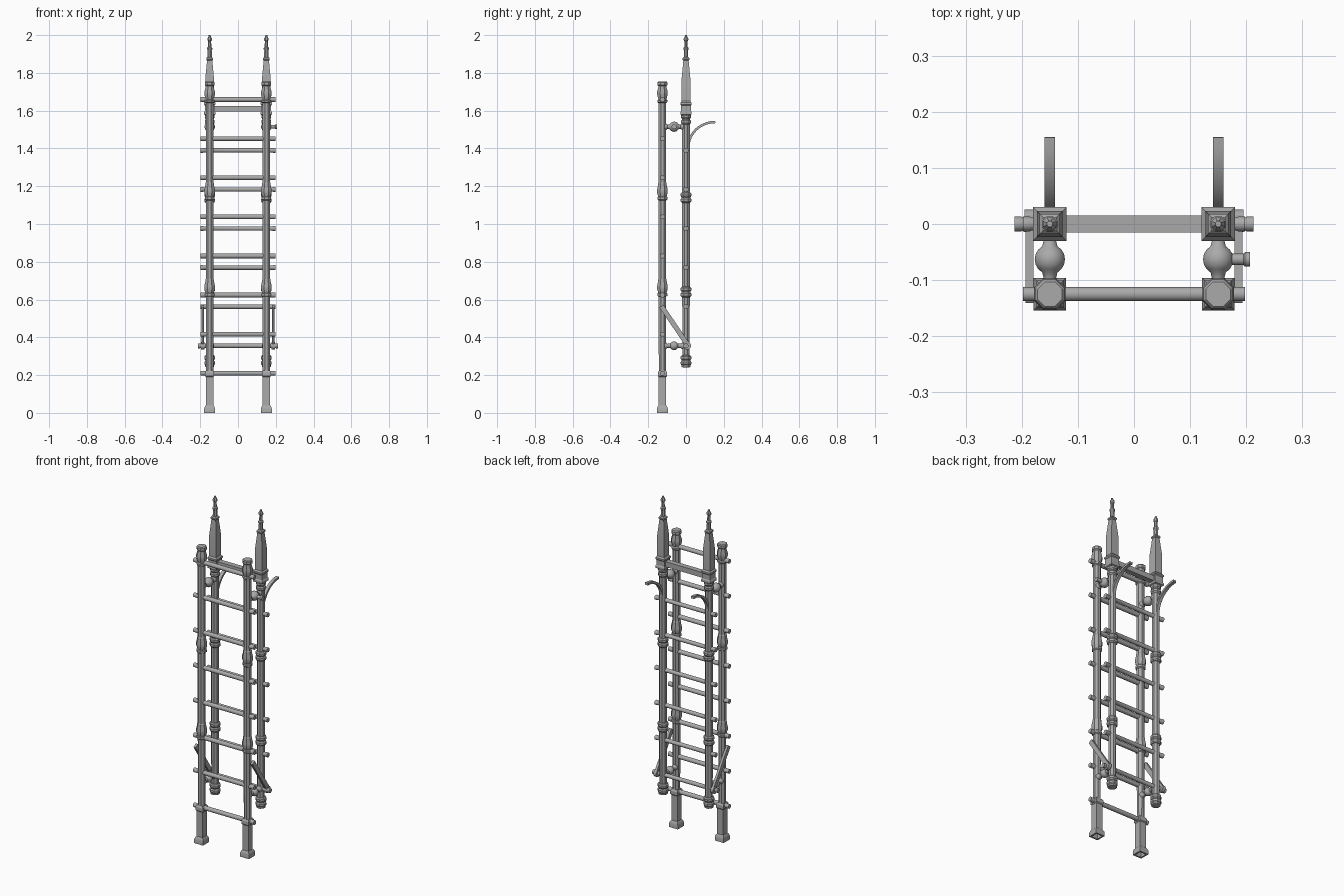
import bpy, bmesh, math
from mathutils import Vector, Matrix

if "Cube" in bpy.data.objects:
    bpy.data.objects.remove(bpy.data.objects["Cube"])

mat = bpy.data.materials.new("grey metal")
mat.diffuse_color = (0.40, 0.40, 0.40, 1)
mat.use_nodes = True
mat.node_tree.nodes["Principled BSDF"].inputs["Base Color"].default_value = mat.diffuse_color
X, FRONT, BACK = 0.15, -0.125, 0.0


def finish(name, bm, angle=30):
    bmesh.ops.recalc_face_normals(bm, faces=bm.faces)
    me = bpy.data.meshes.new(name)
    bm.to_mesh(me)
    bm.free()
    me.materials.append(mat)
    ob = bpy.data.objects.new(name, me)
    bpy.context.collection.objects.link(ob)
    bpy.ops.object.select_all(action='DESELECT')
    bpy.context.view_layer.objects.active = ob
    ob.select_set(True)
    bpy.ops.object.shade_smooth_by_angle(angle=math.radians(angle))
    return ob


def turned(name, profile, loc, sides=8, axis='Z', angle=30):
    """Loft regular rings of (flat-to-flat half width, height) along an axis."""
    bm = bmesh.new()
    rings = []
    for r, h in profile:
        R = r / math.cos(math.pi / sides)
        rings.append([bm.verts.new((R * math.cos((i + .5) * math.tau / sides),
                                    R * math.sin((i + .5) * math.tau / sides), h))
                      for i in range(sides)])
    for a, b in zip(rings, rings[1:]):
        for i in range(sides):
            j = (i + 1) % sides
            bm.faces.new((a[i], a[j], b[j], b[i]))
    bm.faces.new(rings[0])
    bm.faces.new(rings[-1])
    rot = {'Z': Matrix.Identity(4), 'X': Matrix.Rotation(math.pi / 2, 4, 'Y'),
           'Y': Matrix.Rotation(-math.pi / 2, 4, 'X')}[axis]
    bm.transform(Matrix.Translation(loc) @ rot)
    return finish(name, bm, angle)


def strip(name, path, thick, width, x):
    """Flat bar following a (y, z) path, extruded across x."""
    bm = bmesh.new()
    pts = [Vector(p) for p in path]
    rows = []
    for i, p in enumerate(pts):
        t = (pts[min(i + 1, len(pts) - 1)] - pts[max(i - 1, 0)]).normalized()
        n = Vector((-t.y, t.x)) * thick / 2
        rows.append([bm.verts.new((x + sx * width / 2, p.x + s * n.x, p.y + s * n.y))
                     for sx, s in ((-1, -1), (1, -1), (1, 1), (-1, 1))])
    for a, b in zip(rows, rows[1:]):
        for i in range(4):
            j = (i + 1) % 4
            bm.faces.new((a[i], a[j], b[j], b[i]))
    bm.faces.new(rows[0])
    bm.faces.new(rows[-1])
    return finish(name, bm)


def bulge(z, r=0.028, shaft=0.02):
    """Vase shaped swelling with a collar at its lower end."""
    return [(shaft, z - .045), (r - .002, z - .04), (r - .002, z - .028), (shaft + .002, z - .024),
            (r, z - .005), (r, z + .012), (shaft + .003, z + .035), (shaft + .003, z + .045), (shaft, z + .05)]


def rings(z, r=0.028, shaft=0.02):
    """Pair of rounded beads."""
    out = [(shaft, z - .028)]
    for c in (z - .014, z + .014):
        out += [(r - .005, c - .013), (r, c - .006), (r, c + .006), (r - .005, c + .013)]
    return out + [(shaft, z + .028)]


foot = [(.02, .06), (.02, 0), (.029, 0), (.029, .022), (.025, .034), (.02, .04),
        (.02, .19), (.024, .195), (.024, .215), (.018, .225)]
front_post = [(.019, .2)] + bulge(.66) + bulge(1.17) + [
    (.02, 1.64), (.026, 1.645), (.026, 1.655), (.021, 1.66), (.028, 1.685), (.028, 1.70),
    (.021, 1.725), (.021, 1.73), (.026, 1.735), (.026, 1.75), (.022, 1.755)]
back_post = [(.014, .24), (.024, .243), (.024, .255), (.018, .258)] + rings(.278, .028, .019) \
    + rings(.64) + rings(1.14) + rings(1.555, .026) + [(.02, 1.59)]
spire = [(.022, 1.575), (.03, 1.58), (.03, 1.592), (.026, 1.598), (.026, 1.628),
         (.03, 1.633), (.03, 1.642), (.023, 1.65), (.023, 1.77), (.014, 1.865),
         (.018, 1.87), (.018, 1.878), (.012, 1.884)]
finial = [(.012, 1.88), (.011, 1.92), (.014, 1.925), (.014, 1.932), (.009, 1.938), (.008, 1.967),
          (.012, 1.973), (.012, 1.982), (.007, 1.99), (.005, 2.0)]

for side, s in (("left", -1), ("right", 1)):
    x = s * X
    # uprights
    turned(side + "_foot", foot, (x, FRONT, 0), 4)
    turned(side + "_front_post", front_post, (x, FRONT, 0))
    turned(side + "_back_post", back_post, (x, BACK, 0))
    turned(side + "_spire", spire, (x, BACK, 0), 4)
    turned(side + "_finial", finial, (x, BACK, 0))

    # spindles joining front and back posts
    for label, z, r in (("upper", 1.515, .027), ("lower", .355, .023)):
        ball = [(r * math.cos(a), r * math.sin(a)) for a in
                (math.radians(d) for d in range(-60, 61, 20))]
        turned(f"{side}_{label}_spindle",
               [(.017, -.05), (.017, -.042), (.011, -.034)] + ball +
               [(.011, .034), (.017, .042), (.017, .05)],
               (x, -.063, z), 16, 'Y', 40)

    # curved hook on the back
    arc = [(.155 - .143 * math.cos(a), 1.405 + .135 * math.sin(a))
           for a in (math.radians(90 * i / 10) for i in range(11))]
    strip(side + "_hook", arc, .013, .019, x)

    # diagonal brace with rounded lower eye
    strip(side + "_brace", [(-.13, .565), (.012, .355)], .026, .014, s * .186)
    turned(side + "_brace_eye", [(.02, -.009), (.02, .009)], (s * .186, .006, .355), 12, 'X', 40)

# bolt on the upper right spindle
turned("spindle_bolt", [(.01, .015), (.01, .045), (.013, .048), (.013, .057)],
       (X, -.063, 1.515), 12, 'X', 40)

# rungs
for i in range(8):
    turned("front_rung", [(.0125, -.198), (.0125, .198)], (0, FRONT, .21 + i * .207), 12, 'X', 40)
for i in range(6):
    e = .213 if i == 0 else .198
    turned("back_rung", [(.013, -e), (.013, .012 - e), (.0115, .016 - e),
                         (.0115, e - .016), (.013, e - .012), (.013, e)],
           (0, BACK, .355 + i * .207), 12, 'X', 40)

# flat crossbar between the spires
turned("top_crossbar", [(.0155, -X), (.0155, X)], (0, BACK, 1.61), 4, 'X')
